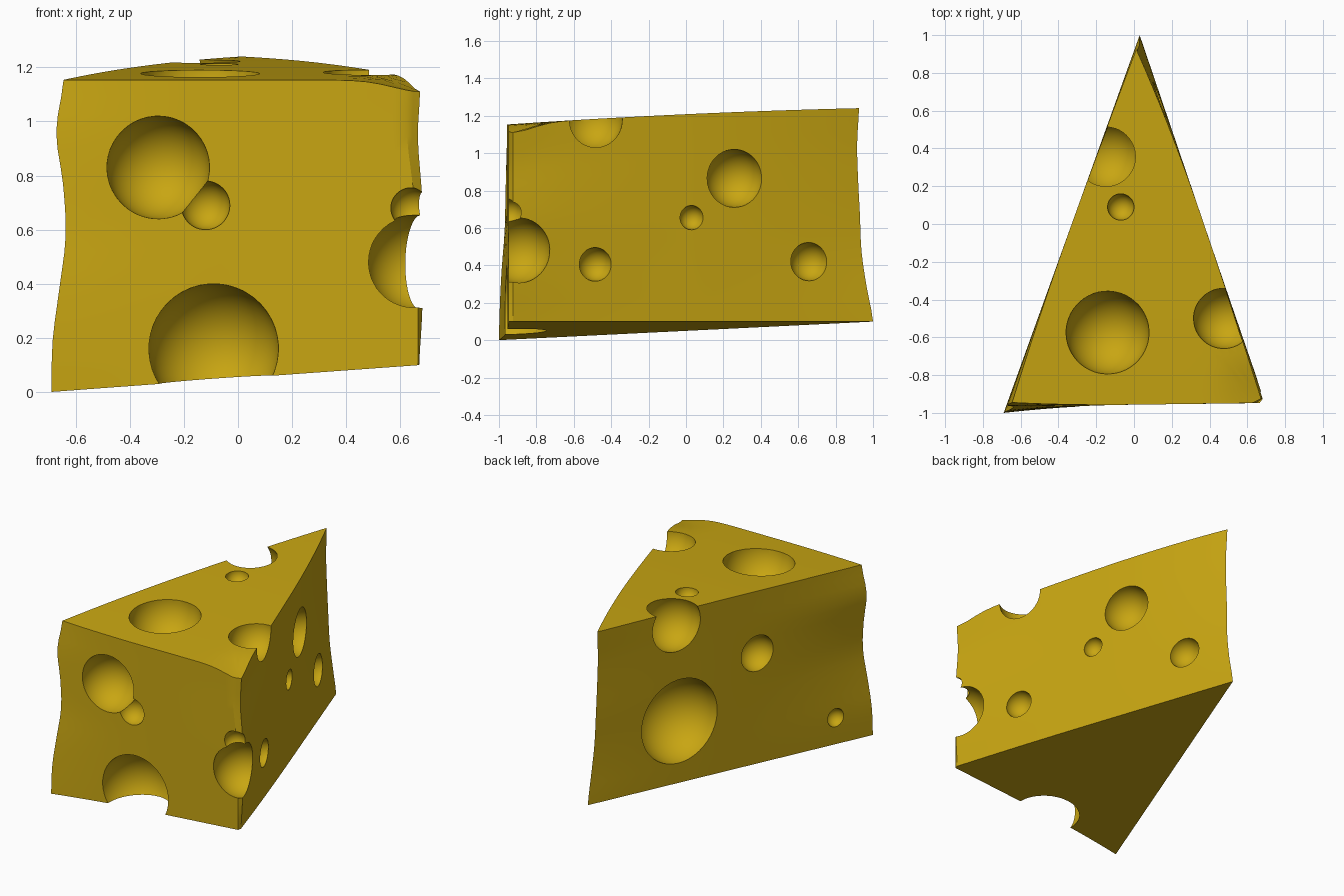
import bpy, bmesh, math
from mathutils import Vector

if "Cube" in bpy.data.objects:
    bpy.data.objects.remove(bpy.data.objects["Cube"])

mat = bpy.data.materials.new("cheese_yellow")
mat.diffuse_color = (0.58, 0.38, 0.006, 1)
mat.use_nodes = True
mat.node_tree.nodes["Principled BSDF"].inputs["Base Color"].default_value = mat.diffuse_color

# Wedge corners in plan, each with x and y wobble keyed from bottom to top
CORNERS = [
    ((-.677, -.965), (-.013, -.008, .017, .040, .030, .005, .032),
     (-.035, -.030, -.020, -.005, 0, .005, .020)),              # front left
    ((.665, -.948), (0, 0, 0, 0, -.020, -.040, -.040), (0,) * 7),  # front right
    ((.685, -.925), (-.015, -.005, 0, .003, -.008, -.020, -.012), (0,) * 7),
    ((.030, 1.0), (0, 0, -.005, -.010, -.012, -.015, -.018),
     (0, -.035, -.062, -.070, -.080, -.085, -.075)),            # back tip
]
EDGE_STEPS = [24, 2, 30, 30]
LEVELS = 18
CAP_RINGS = 10


def key(vals, f):
    """Catmull-Rom value along evenly spaced keys."""
    n = len(vals) - 1
    i = min(int(f * n), n - 1)
    u = f * n - i
    a, b, c, d = (vals[min(max(j, 0), n)] for j in (i - 1, i, i + 1, i + 2))
    return b + .5 * u * (c - a + u * (2 * a - 5 * b + 4 * c - d + u * (3 * (b - c) + d - a)))


def z_bottom(x, y):
    return .1 - .072 * (.68 - .328 * (y + .95) - x)


def z_top(x, y):
    dip = .045 * math.exp(-((x - .68) ** 2 + (y + .92) ** 2) / .0225)
    return 1.208 + .046 * y - .012 * y * y - dip


def outline(f):
    """Plan outline at height fraction f; corner wobble fades along the edges."""
    pts = []
    for i, steps in enumerate(EDGE_STEPS):
        (a, ax, ay), (b, bx, by) = CORNERS[i], CORNERS[(i + 1) % 4]
        oa = Vector((key(ax, f), key(ay, f)))
        ob = Vector((key(bx, f), key(by, f)))
        for s in range(steps):
            t = s / steps
            if steps < 5:
                wa, wb = 1 - t, t
            else:
                wa, wb = max(0, 1 - t / .5) ** 2, max(0, 1 - (1 - t) / .5) ** 2
            pts.append(Vector(a).lerp(Vector(b), t) + oa * wa + ob * wb)
    return pts


# Wedge body: lofted sides, flat bottom, gently curved top
bm = bmesh.new()
rings = []
for k in range(LEVELS + 1):
    f = k / LEVELS
    rings.append([bm.verts.new((p.x, p.y, z_bottom(*p) * (1 - f) + z_top(*p) * f))
                  for p in outline(f)])
bm.faces.new(rings[0][::-1])
top = outline(1)
mid = Vector((0, -.3))
for k in range(1, CAP_RINGS):
    ring = [mid.lerp(p, 1 - k / CAP_RINGS) for p in top]
    rings.append([bm.verts.new((p.x, p.y, z_top(*p))) for p in ring])
n = len(top)
for lo, hi in zip(rings, rings[1:]):
    for i in range(n):
        j = (i + 1) % n
        bm.faces.new((lo[i], lo[j], hi[j], hi[i]))
peak = bm.verts.new((mid.x, mid.y, z_top(*mid)))
for i in range(n):
    bm.faces.new((rings[-1][i], rings[-1][(i + 1) % n], peak))
bmesh.ops.recalc_face_normals(bm, faces=bm.faces)
me = bpy.data.meshes.new("cheese_wedge")
bm.to_mesh(me)
bm.free()
wedge = bpy.data.objects.new("cheese_wedge", me)
bpy.context.collection.objects.link(wedge)
me.materials.append(mat)


def right_x(y):
    return .685 - (y + .925) * .340


def left_x(y):
    return -.33 + .36 * y


# Holes: (x, y, z, radius)
holes = [(-.295, -.957, .83, .19), (-.12, -.957, .69, .09), (-.09, -.96, .16, .24),
         (.65, -.90, .48, .175), (.64, -.95, .68, .075)]                      # front
holes += [(right_x(y), y, z, r) for y, z, r in
          ((.26, .865, .155), (.03, .655, .065), (-.485, .405, .09), (.66, .42, .103))]
holes += [(left_x(y), y, z, r) for y, z, r in
          ((-.19, .78, .12), (.355, .48, .28), (-.74, .19, .06))]
holes += [(-.14, -.575, 1.18, .22), (-.07, .09, 1.21, .07),
          (.475, -.50, 1.18, .16), (-.15, .36, 1.13, .183)]                   # top

cutters = []
for x, y, z, r in holes:
    bpy.ops.mesh.primitive_uv_sphere_add(segments=48, ring_count=24, radius=r,
                                         location=(x, y, z), rotation=(.3, .2, .1))
    c = bpy.context.object
    c.name = "hole_cutter"
    c.hide_render = True
    c.data.materials.append(mat)
    m = wedge.modifiers.new("hole", 'BOOLEAN')
    m.operation = 'DIFFERENCE'
    m.solver = 'EXACT'
    m.object = c
    cutters.append(c)

# Bake the holes, drop the cutters, shade smooth with sharp rims
bpy.ops.object.select_all(action='DESELECT')
bpy.context.view_layer.objects.active = wedge
wedge.select_set(True)
for m in list(wedge.modifiers):
    bpy.ops.object.modifier_apply(modifier=m.name)
for c in cutters:
    bpy.data.objects.remove(c)
bpy.ops.object.shade_smooth_by_angle(angle=math.radians(30))
